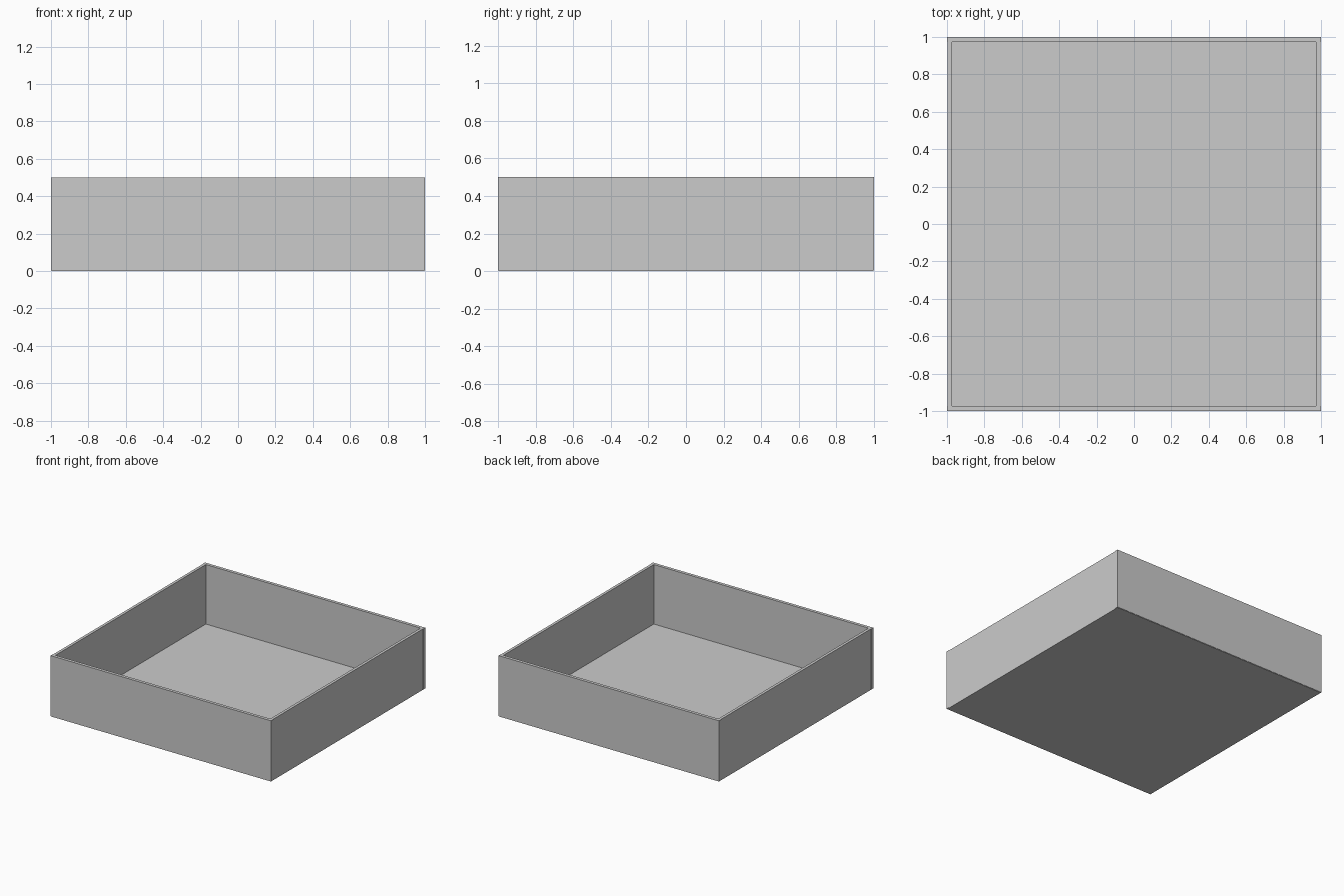
import bpy

if "Cube" in bpy.data.objects:
    bpy.data.objects.remove(bpy.data.objects["Cube"])


def panel(name, lo, hi):
    """Axis-aligned board between two corners."""
    size = [b - a for a, b in zip(lo, hi)]
    mid = [(a + b) / 2 for a, b in zip(lo, hi)]
    bpy.ops.mesh.primitive_cube_add(size=1, location=mid)
    ob = bpy.context.object
    ob.name = name
    ob.scale = size
    bpy.ops.object.transform_apply(location=False, rotation=False, scale=True)
    return ob


T = 0.026      # wall thickness
H = 0.50       # overall height
FLOOR = 0.012  # floor thickness
E = 0.997      # side walls sit a hair inside the end grain of front and back

# Thin base
panel("floor", (-E, -E, 0), (E, E, FLOOR))

# Front and back run the full width; sides fit between them
for name, s in (("front_wall", -1), ("back_wall", 1)):
    y = sorted((s, s * (1 - T)))
    panel(name, (-1, y[0], 0.003), (1, y[1], H))
for name, s in (("left_wall", -1), ("right_wall", 1)):
    x = sorted((s * E, s * (1 - T)))
    panel(name, (x[0], -1 + T, 0.003), (x[1], 1 - T, H))
